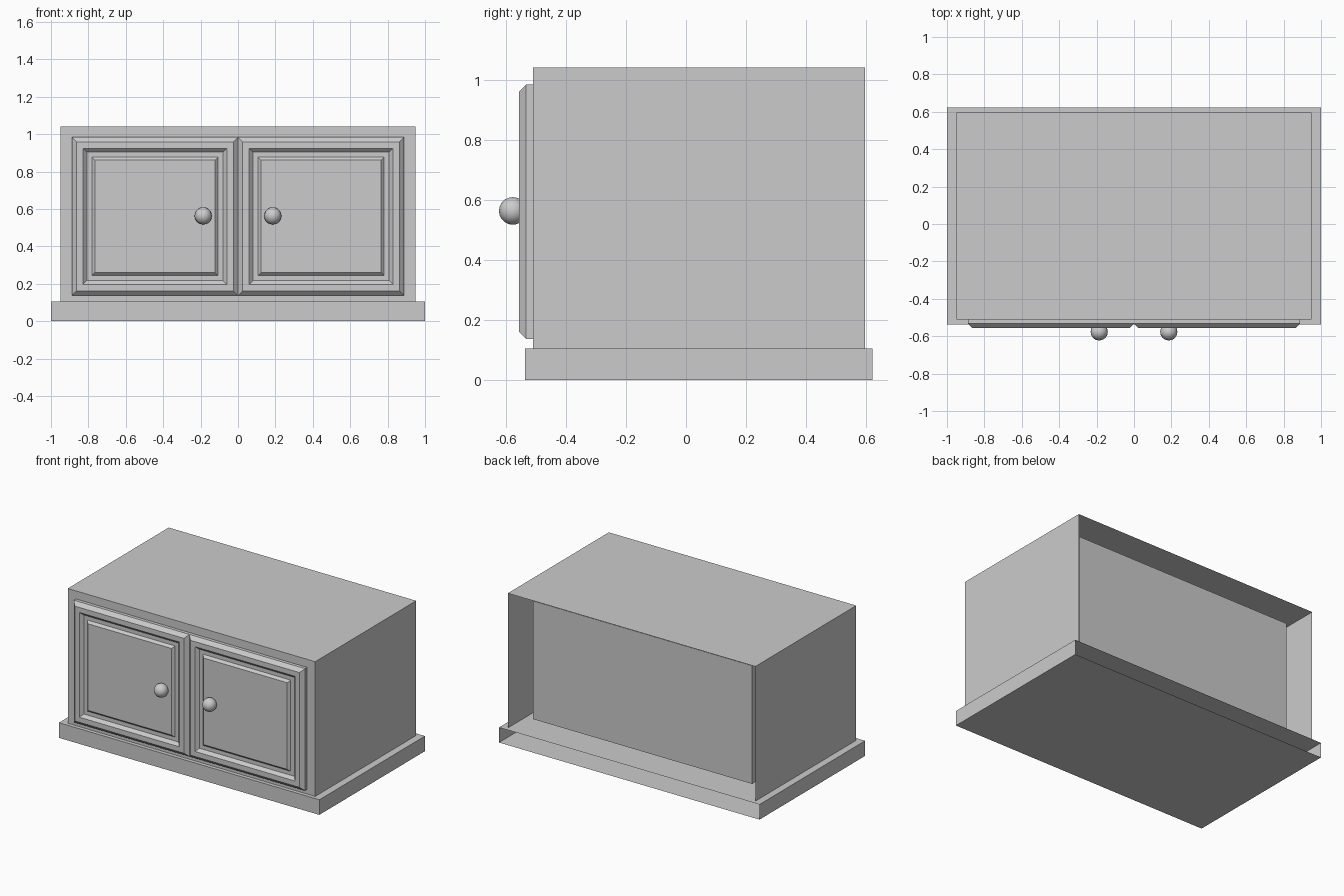
import bpy, bmesh

if "Cube" in bpy.data.objects:
    bpy.data.objects.remove(bpy.data.objects["Cube"])


def finish(bm, name):
    me = bpy.data.meshes.new(name)
    bm.to_mesh(me)
    bm.free()
    ob = bpy.data.objects.new(name, me)
    bpy.context.collection.objects.link(ob)
    return ob


def stepped_panel(name, x0, x1, z0, z1, steps, back=False, bottom=True):
    """Nested rectangles (side inset, bottom inset, top inset, y), capped at the end."""
    bm = bmesh.new()
    rings = []
    for s, b, t, y in steps:
        pts = [(x0 + s, z0 + b), (x1 - s, z0 + b), (x1 - s, z1 - t), (x0 + s, z1 - t)]
        rings.append([bm.verts.new((x, y, z)) for x, z in pts])
    for n, (a, b) in enumerate(zip(rings, rings[1:])):
        for i in range(4):
            if n == 0 and i == 0 and not bottom:
                continue
            j = (i + 1) % 4
            bm.faces.new((a[i], a[j], b[j], b[i]))
    bm.faces.new(rings[-1])
    if back:
        bm.faces.new(rings[0][::-1])
    return finish(bm, name)


# Plinth: box with open back
stepped_panel("plinth", -1, 1, 0, 0.105, [(0, 0, 0, 0.622), (0, 0, 0, -0.536)])

# Carcass: open-backed shell with an inner cavity behind the doors
stepped_panel("carcass", -0.95, 0.95, 0.105, 1.04,
              [(0, 0, 0, 0.597), (0, 0, 0, -0.51),
               (0.108, 0.045, 0.07, -0.51), (0.108, 0.045, 0.07, 0.477)],
              bottom=False)

# Doors: bevelled frame, recess, raised centre panel
profile = [(0, -0.51), (0, -0.533), (0.025, -0.557), (0.06, -0.557),
           (0.08, -0.537), (0.107, -0.537), (0.123, -0.553)]
steps = [(d, d, d, y) for d, y in profile]
for side, x0, x1 in (("left", -0.888, 0), ("right", 0, 0.888)):
    stepped_panel(side + "_door", x0, x1, 0.137, 0.984, steps, back=True)

# Round knobs
for side, sx in (("left", -1), ("right", 1)):
    bpy.ops.mesh.primitive_uv_sphere_add(segments=16, ring_count=10, radius=0.046,
                                         location=(sx * 0.186, -0.577, 0.563))
    knob = bpy.context.object
    knob.name = side + "_knob"
    bpy.ops.object.shade_smooth()
